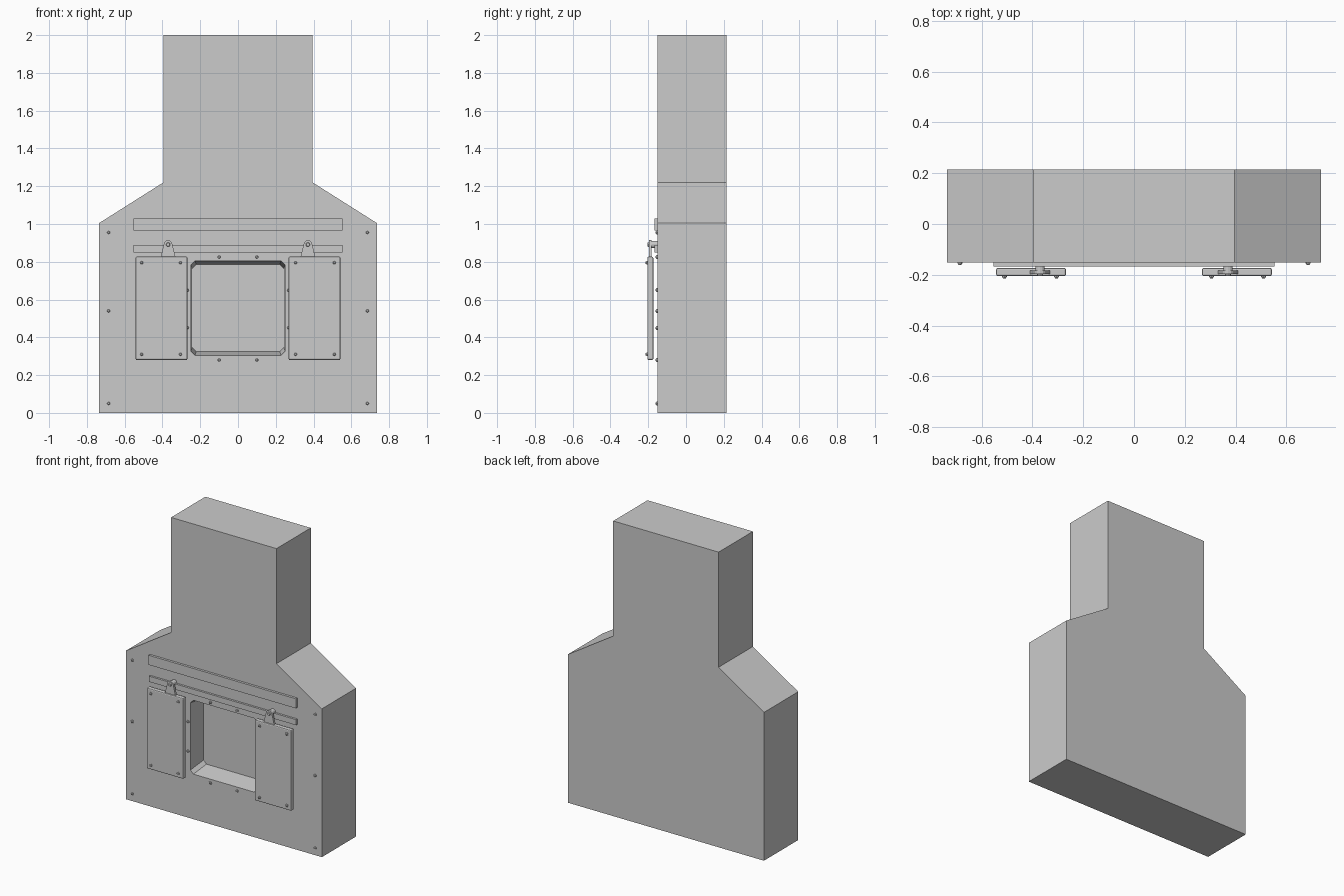
import bpy, bmesh, math
from mathutils import Matrix

if "Cube" in bpy.data.objects:
    bpy.data.objects.remove(bpy.data.objects["Cube"])

FRONT = -0.152   # front wall plane
BACK = 0.215


def finish(name, bm):
    bmesh.ops.recalc_face_normals(bm, faces=bm.faces)
    me = bpy.data.meshes.new(name)
    bm.to_mesh(me)
    bm.free()
    ob = bpy.data.objects.new(name, me)
    bpy.context.collection.objects.link(ob)
    return ob


def loft(name, rings):
    """Closed solid through rings of (x, y, z) points."""
    bm = bmesh.new()
    vs = [[bm.verts.new(p) for p in r] for r in rings]
    n = len(vs[0])
    for a, b in zip(vs, vs[1:]):
        for i in range(n):
            bm.faces.new((a[i], a[(i + 1) % n], b[(i + 1) % n], b[i]))
    bm.faces.new(vs[0])
    bm.faces.new(vs[-1])
    return finish(name, bm)


def extrude_profile(name, pts, y0, y1):
    return loft(name, [[(x, y, z) for x, z in pts] for y in (y0, y1)])


def box(name, x0, x1, y0, y1, z0, z1, bevel=0):
    ob = extrude_profile(name, [(x0, z0), (x1, z0), (x1, z1), (x0, z1)], y0, y1)
    if bevel:
        m = ob.modifiers.new("bevel", "BEVEL")
        m.width, m.segments = bevel, 2
    return ob


def disc(name, x, z, y0, y1, r0, r1, sides):
    """Cylinder or cone along y, r0 at y0 and r1 at y1."""
    rings = []
    for y, r in ((y0, r0), (y1, r1)):
        rings.append([(x + r * math.cos(2 * math.pi * i / sides), y,
                       z + r * math.sin(2 * math.pi * i / sides)) for i in range(sides)])
    return loft(name, rings)


def bolt(name, x, z, y):
    disc(name + "_washer", x, z, y + 0.002, y - 0.004, 0.010, 0.010, 8)
    disc(name + "_head", x, z, y - 0.004, y - 0.010, 0.008, 0.005, 8)


def octagon(w, z0, z1, c):
    return [(-w + c, z0), (w - c, z0), (w, z0 + c), (w, z1 - c),
            (w - c, z1), (-w + c, z1), (-w, z1 - c), (-w, z0 + c)]


# chimney breast
half = [(0.735, 0), (0.735, 1.005), (0.395, 1.22), (0.395, 2.0)]
body = extrude_profile("chimney_body", half + [(-x, z) for x, z in reversed(half)], FRONT, BACK)

# tapered hearth recess
outer = octagon(0.25, 0.305, 0.805, 0.022)
inner = octagon(0.243, 0.325, 0.785, 0.022)
cutter = loft("recess_cutter", [[(x, FRONT - 0.02, z) for x, z in outer],
                                [(x, FRONT, z) for x, z in outer],
                                [(x, FRONT + 0.13, z) for x, z in inner]])
cutter.hide_render = True
mod = body.modifiers.new("recess", "BOOLEAN")
mod.object = cutter
mod.operation = "DIFFERENCE"
mod.solver = "EXACT"
bpy.context.view_layer.objects.active = body
bpy.ops.object.modifier_apply(modifier="recess")
bpy.data.objects.remove(cutter)

# mantel strip and sliding rail
box("mantel_strip", -0.552, 0.552, FRONT - 0.016, FRONT + 0.002, 0.965, 1.03)
box("sliding_rail", -0.552, 0.552, FRONT - 0.014, FRONT + 0.002, 0.85, 0.888)

for s, side in ((-1, "left"), (1, "right")):
    # sliding door
    x0, x1 = sorted((s * 0.2675, s * 0.5425))
    box(side + "_door", x0, x1, -0.205, -0.173, 0.28, 0.827, 0.007)
    for x in (0.305, 0.51):
        for z in (0.31, 0.795):
            bolt(side + "_door_bolt", s * x, z, -0.205)

    # hanger bracket with rounded top, and its roller
    hx, hz, r = s * 0.37, 0.891, 0.023
    arc = [(hx + r * math.cos(a), hz + r * math.sin(a))
           for a in [math.pi * i / 6 for i in range(7)]]
    extrude_profile(side + "_hanger", [(hx - 0.04, 0.822), (hx + 0.04, 0.822)] + arc,
                    -0.197, -0.182)
    disc(side + "_roller", hx, hz, -0.182, FRONT, 0.018, 0.018, 12)
    disc(side + "_roller_bolt", hx, hz, -0.205, -0.196, 0.009, 0.012, 8)

    # wall bolts and bolts round the recess
    for z in (0.05, 0.54, 0.955):
        bolt(side + "_wall_bolt", s * 0.685, z, FRONT)
    for x, z in ((0.1, 0.28), (0.1, 0.825), (0.268, 0.45), (0.268, 0.65)):
        bolt(side + "_recess_bolt", s * x, z, FRONT)
